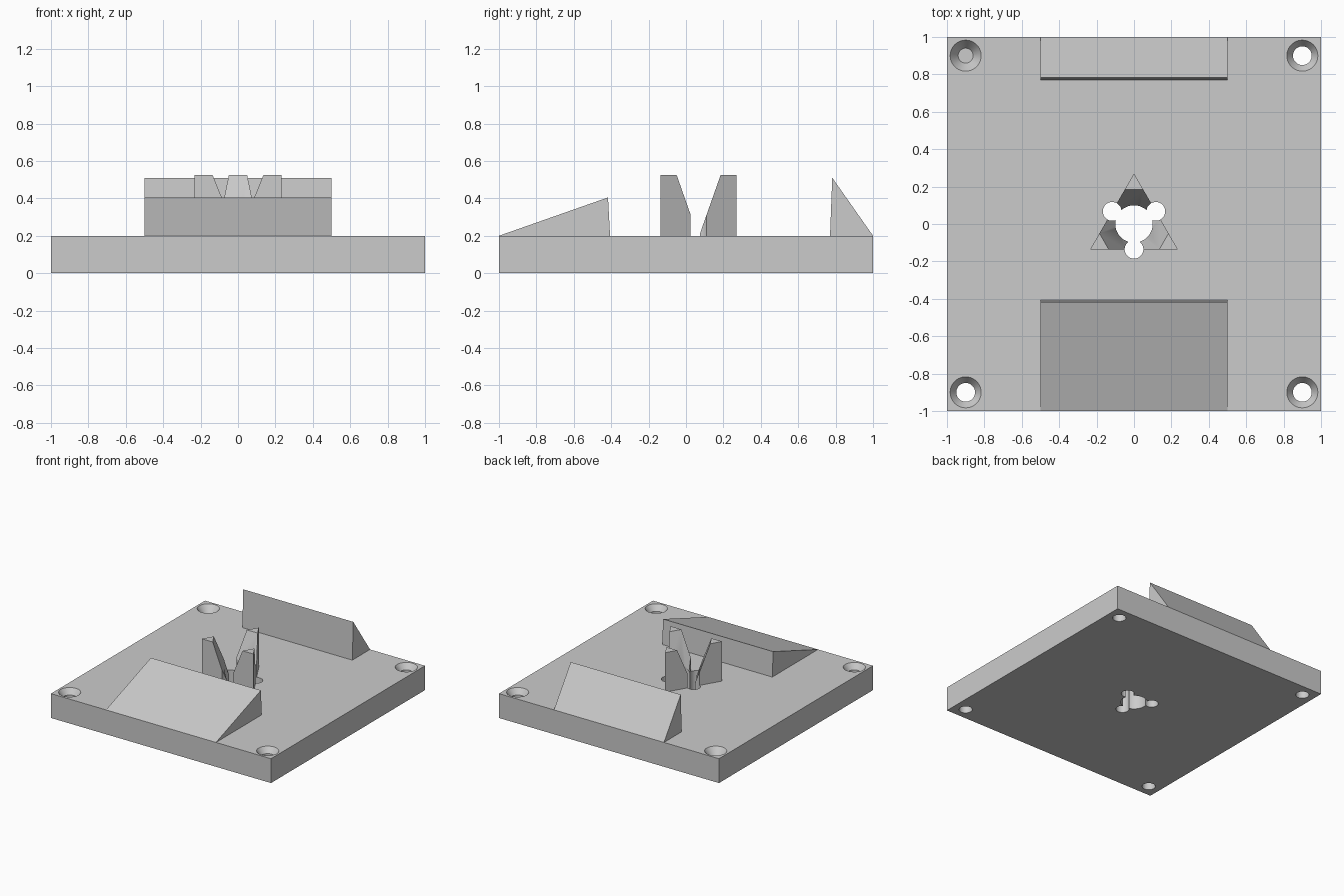
import bpy
import bmesh
from math import radians, cos, sin

cube = bpy.data.objects.get("Cube")
if cube:
    bpy.data.objects.remove(cube, do_unlink=True)

grey = bpy.data.materials.new("plain grey")
grey.use_nodes = True
grey.diffuse_color = (0.6, 0.6, 0.6, 1)
grey.node_tree.nodes["Principled BSDF"].inputs["Base Color"].default_value = (0.6, 0.6, 0.6, 1)


def loft(name, lower, upper):
    """Closed solid between two matching polygons."""
    bm = bmesh.new()
    a = [bm.verts.new(p) for p in lower]
    b = [bm.verts.new(p) for p in upper]
    bm.faces.new(a)
    bm.faces.new(b)
    for i in range(len(a)):
        j = (i + 1) % len(a)
        bm.faces.new((a[i], a[j], b[j], b[i]))
    bmesh.ops.recalc_face_normals(bm, faces=bm.faces)
    mesh = bpy.data.meshes.new(name)
    bm.to_mesh(mesh)
    bm.free()
    obj = bpy.data.objects.new(name, mesh)
    bpy.context.collection.objects.link(obj)
    mesh.materials.append(grey)
    return obj


def ring(radius, z, sides, x=0, y=0):
    angles = [radians(90 + 360 * i / sides) for i in range(sides)]
    return [(x + radius * cos(a), y + radius * sin(a), z) for a in angles]


def frustum(name, r0, z0, r1, z1, sides=48, x=0, y=0):
    return loft(name, ring(r0, z0, sides, x, y), ring(r1, z1, sides, x, y))


def wedge(name, profile):
    return loft(name, [(-0.5, y, z) for y, z in profile],
                [(0.5, y, z) for y, z in profile])


def cut(target, cutters):
    """Subtract the cutters, apply the result and remove the cutters."""
    for cutter in cutters:
        mod = target.modifiers.new("cut", "BOOLEAN")
        mod.operation = "DIFFERENCE"
        mod.solver = "EXACT"
        mod.object = cutter
    bpy.context.view_layer.update()
    graph = bpy.context.evaluated_depsgraph_get()
    mesh = bpy.data.meshes.new_from_object(target.evaluated_get(graph))
    target.modifiers.clear()
    target.data = mesh
    for cutter in cutters:
        bpy.data.objects.remove(cutter, do_unlink=True)


def bores():
    """Central bore with three smaller bores around it."""
    result = [frustum("bore_cutter", 0.1, -0.1, 0.1, 0.7)]
    for angle in (30, 150, 270):
        a = radians(angle)
        result.append(frustum("side_bore_cutter", 0.05, -0.1, 0.05, 0.7,
                              x=0.135 * cos(a), y=0.135 * sin(a)))
    return result


# Base plate with countersunk corner holes
plate = loft("base_plate",
             [(-1, -1, 0), (1, -1, 0), (1, 1, 0), (-1, 1, 0)],
             [(-1, -1, 0.2), (1, -1, 0.2), (1, 1, 0.2), (-1, 1, 0.2)])
holes = bores()
for x in (-0.9, 0.9):
    for y in (-0.9, 0.9):
        holes.append(frustum("screw_hole_cutter", 0.05, -0.1, 0.05, 0.3, x=x, y=y))
        holes.append(frustum("countersink_cutter", 0.04, 0.14, 0.09, 0.21, x=x, y=y))
cut(plate, holes)

# Triangular post hollowed by an inverted pyramid, leaving three prongs
prongs = frustum("centre_prongs", 0.27, 0.2, 0.27, 0.525, sides=3)
pyramid = loft("pyramid_cutter",
               [(-x, -y, z) for x, y, z in ring(0.007, 0.01, 3)],
               [(-x, -y, z) for x, y, z in ring(0.423, 0.6, 3)])
cut(prongs, [pyramid] + bores())

# Ramps at the front and back edges
wedge("front_ramp", [(-1, 0.2), (-0.417, 0.405), (-0.406, 0.2)])
wedge("back_ramp", [(1, 0.2), (0.782, 0.51), (0.77, 0.2)])

# Smooth bore walls, keep edges crisp
for obj in (plate, prongs):
    bpy.ops.object.select_all(action="DESELECT")
    obj.select_set(True)
    bpy.context.view_layer.objects.active = obj
    bpy.ops.object.shade_smooth_by_angle(angle=radians(25))
